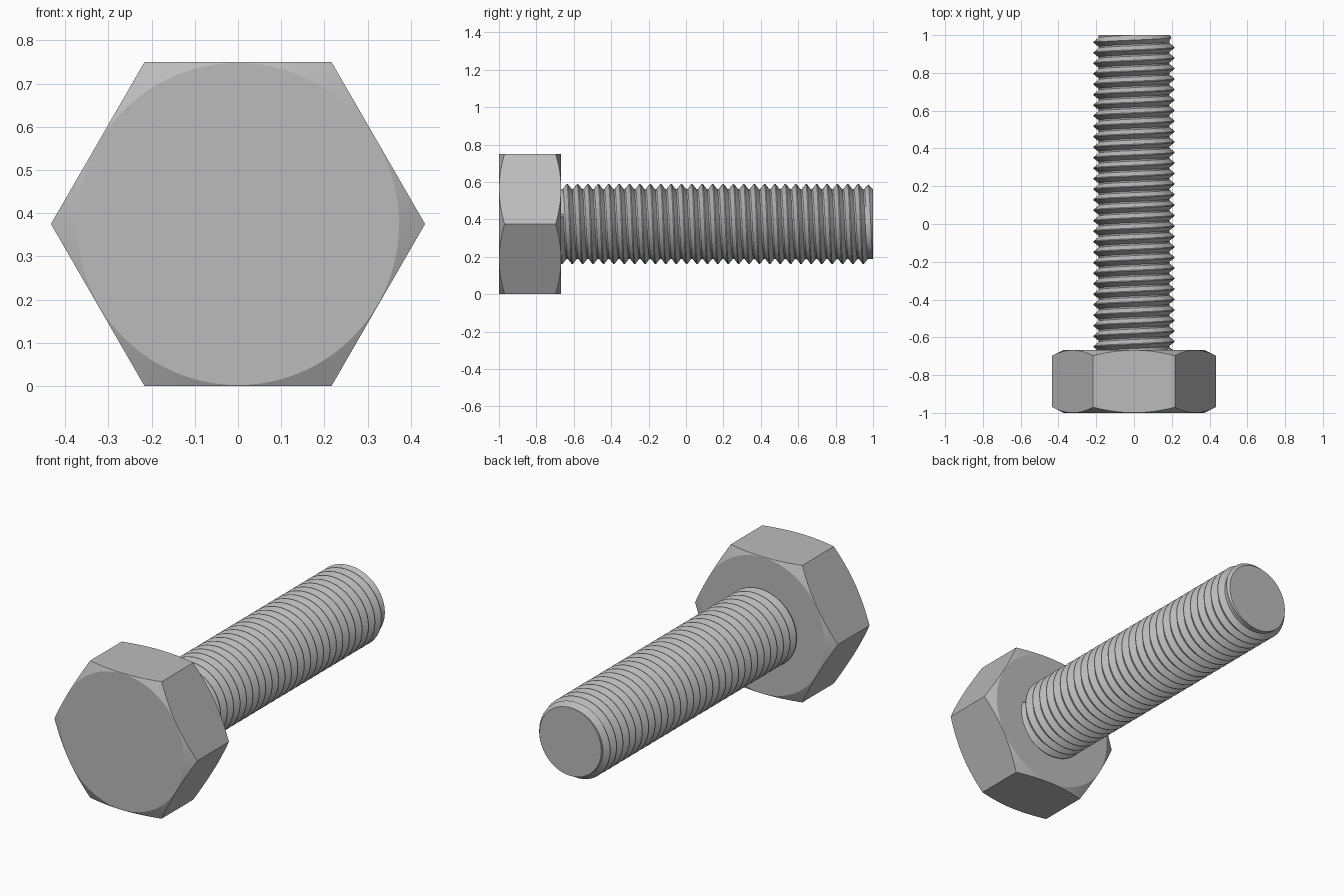
import bpy, bmesh, math

if "Cube" in bpy.data.objects:
    bpy.data.objects.remove(bpy.data.objects["Cube"])

CZ = 0.375             # height of the bolt axis
APOTHEM = 0.375
HEAD_FRONT, HEAD_BACK, TIP = -1.0, -0.667, 1.0
ROOT, CREST = 0.187, 0.215
TURNS = 30
PITCH = (TIP - HEAD_BACK) / TURNS

steel = bpy.data.materials.new("steel grey")
colour = (0.5, 0.5, 0.5, 1)
steel.use_nodes = True
steel.diffuse_color = colour
steel.node_tree.nodes["Principled BSDF"].inputs["Base Color"].default_value = colour


def on_axis(angle, radius, y):
    """Point around the bolt axis, angle measured from straight up."""
    return (radius * math.sin(angle), y, CZ + radius * math.cos(angle))


def finish(bm, name, sharp):
    bmesh.ops.remove_doubles(bm, verts=bm.verts, dist=0.0002)
    bmesh.ops.recalc_face_normals(bm, faces=bm.faces)
    mesh = bpy.data.meshes.new(name)
    bm.to_mesh(mesh)
    bm.free()
    mesh.materials.append(steel)
    obj = bpy.data.objects.new(name, mesh)
    bpy.context.collection.objects.link(obj)
    bpy.ops.object.select_all(action="DESELECT")
    obj.select_set(True)
    bpy.context.view_layer.objects.active = obj
    bpy.ops.object.shade_smooth_by_angle(angle=math.radians(sharp))


def skin(bm, rows, closed):
    """Join neighbouring rows of vertices with quads."""
    for a, b in zip(rows, rows[1:]):
        n = len(a)
        for i in range(n if closed else n - 1):
            j = (i + 1) % n
            bm.faces.new((a[i], a[j], b[j], b[i]))


# Hexagonal head with a conical chamfer on both ends
bm = bmesh.new()
SEGS = 96
rows = [[] for _ in range(4)]
for i in range(SEGS):
    a = 2 * math.pi * i / SEGS
    off = (a + math.pi / 6) % (math.pi / 3) - math.pi / 6
    hex_r = APOTHEM / math.cos(off)
    drop = (hex_r - APOTHEM) * 0.5 + 0.001
    inner = APOTHEM - 0.002
    ring = ((inner, HEAD_FRONT), (hex_r, HEAD_FRONT + drop),
            (hex_r, HEAD_BACK - drop), (inner, HEAD_BACK))
    for row, (r, y) in zip(rows, ring):
        row.append(bm.verts.new(on_axis(a, r, y)))
skin(bm, rows, True)
bm.faces.new(rows[0])
bm.faces.new(rows[3])
finish(bm, "hex_head", 25)

# Threaded shank: a helical profile trimmed at the head and at the tip
bm = bmesh.new()
SEGS = 64
profile = ((0.0, ROOT), (0.14, ROOT), (0.53, CREST), (0.61, CREST))
start = HEAD_BACK - 0.01
rows = []
for turn in range(-2, TURNS + 2):
    for phase, radius in profile:
        row = []
        for i in range(SEGS + 1):
            y = HEAD_BACK + (turn + phase + i / SEGS) * PITCH
            y = min(max(y, start), TIP)
            r = min(radius, ROOT + (TIP - y) * 0.9)
            if y == start:
                r = ROOT
            row.append(bm.verts.new(on_axis(2 * math.pi * i / SEGS, r, y)))
        rows.append(row)
skin(bm, rows, False)
bmesh.ops.remove_doubles(bm, verts=bm.verts, dist=0.0002)
bmesh.ops.holes_fill(bm, edges=[e for e in bm.edges if e.is_boundary], sides=0)
finish(bm, "threaded_shank", 30)
